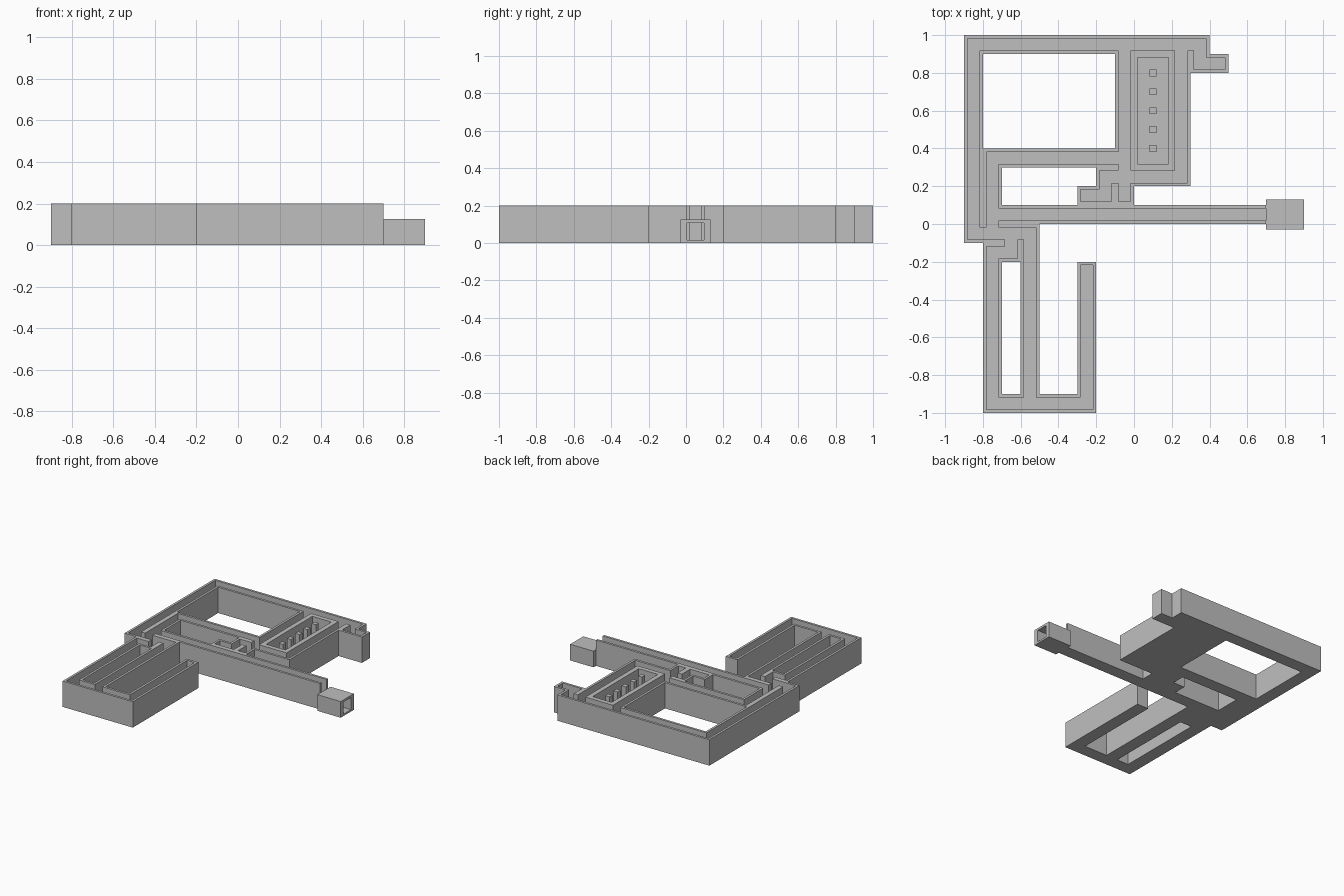
import bpy, bmesh

if "Cube" in bpy.data.objects:
    bpy.data.objects.remove(bpy.data.objects["Cube"])

CELL, WALL, FLOOR, TOP = 0.1, 0.018, 0.015, 0.2

grey = bpy.data.materials.new("plain_grey")
grey.diffuse_color = (0.52, 0.52, 0.52, 1)
grey.use_nodes = True
grey.node_tree.nodes["Principled BSDF"].inputs["Base Color"].default_value = grey.diffuse_color


def make_object(name, bm):
    bmesh.ops.remove_doubles(bm, verts=bm.verts, dist=1e-5)
    bmesh.ops.recalc_face_normals(bm, faces=bm.faces)
    mesh = bpy.data.meshes.new(name)
    bm.to_mesh(mesh)
    bm.free()
    mesh.materials.append(grey)
    obj = bpy.data.objects.new(name, mesh)
    bpy.context.collection.objects.link(obj)
    return obj


cells, links = set(), set()


def corridor(*points):
    """Walk in straight runs through grid cells, opening each shared side."""
    x, y = points[0]
    cells.add((x, y))
    for tx, ty in points[1:]:
        while (x, y) != (tx, ty):
            nx = x + (tx > x) - (tx < x)
            ny = y + (ty > y) - (ty < y)
            links.update({((x, y), (nx, ny)), ((nx, ny), (x, y))})
            x, y = nx, ny
            cells.add((x, y))


# upper loop and its short outlet
corridor((-9, -1), (-9, 9), (3, 9), (3, 8), (4, 8))
# left junction and middle lower leg
corridor((-9, -1), (-6, -1), (-6, -10))
# inner branch
corridor((-8, -1), (-8, 3), (-1, 3))
# long straight channel, open at its right end
corridor((-8, 0), (7, 0))
cells.discard((7, 0))
# lower serpentine
corridor((-7, -1), (-7, -2), (-8, -2), (-8, -10), (-3, -10), (-3, -3))
# ring around the pillared room
corridor((-1, 9), (-1, 2), (2, 2), (2, 9))
# small dead ends below the ring
corridor((-1, 2), (-1, 1))
corridor((-1, 2), (-2, 2), (-2, 1), (-3, 1))
# pillared room: every cell opens to its neighbours, leaving corner posts
for x in (0, 1):
    corridor((x, 3), (x, 8))
for y in range(3, 9):
    corridor((0, y), (1, y))

# each cell is 3 x 3 blocks: corners are posts, closed sides are walls
height = {}
for cx, cy in cells:
    for u in range(3):
        for v in range(3):
            du, dv = u - 1, v - 1
            low = (du, dv) == (0, 0) or (
                abs(du) + abs(dv) == 1 and ((cx, cy), (cx + du, cy + dv)) in links)
            height[3 * cx + u, 3 * cy + v] = FLOOR if low else TOP


def line(k):
    return (k // 3) * CELL + (0, WALL, CELL - WALL)[k % 3]


# channel track
bm = bmesh.new()


def quad(pts):
    bm.faces.new([bm.verts.new(p) for p in pts])


for (i, j), h in height.items():
    x0, x1, y0, y1 = line(i), line(i + 1), line(j), line(j + 1)
    quad([(x0, y0, h), (x1, y0, h), (x1, y1, h), (x0, y1, h)])
    quad([(x0, y1, 0), (x1, y1, 0), (x1, y0, 0), (x0, y0, 0)])
    sides = {(0, -1): ((x0, y0), (x1, y0)), (1, 0): ((x1, y0), (x1, y1)),
             (0, 1): ((x1, y1), (x0, y1)), (-1, 0): ((x0, y1), (x0, y0))}
    for (di, dj), (a, b) in sides.items():
        nh = height.get((i + di, j + dj), 0)
        if h > nh:
            quad([(*a, nh), (*b, nh), (*b, h), (*a, h)])

# Orientation is already outward, so skip the recalculation here
bmesh.ops.remove_doubles(bm, verts=bm.verts, dist=1e-5)
track_mesh = bpy.data.meshes.new("channel_track")
bm.to_mesh(track_mesh)
bm.free()
track_mesh.materials.append(grey)
track = bpy.data.objects.new("channel_track", track_mesh)
bpy.context.collection.objects.link(track)

# square tube at the end of the straight channel
bm = bmesh.new()


def rect(x, y0, y1, z0, z1):
    return [bm.verts.new((x, y, z)) for y, z in ((y0, z0), (y1, z0), (y1, z1), (y0, z1))]


outer = [rect(x, -0.03, 0.13, 0, 0.125) for x in (0.7, 0.9)]
inner = [rect(x, 0.005, 0.095, FLOOR, 0.108) for x in (0.7, 0.9)]
for a, b in ((outer[0], outer[1]), (outer[1], inner[1]),
             (inner[1], inner[0]), (inner[0], outer[0])):
    for k in range(4):
        n = (k + 1) % 4
        bm.faces.new((a[k], a[n], b[n], b[k]))
make_object("end_tube", bm)
